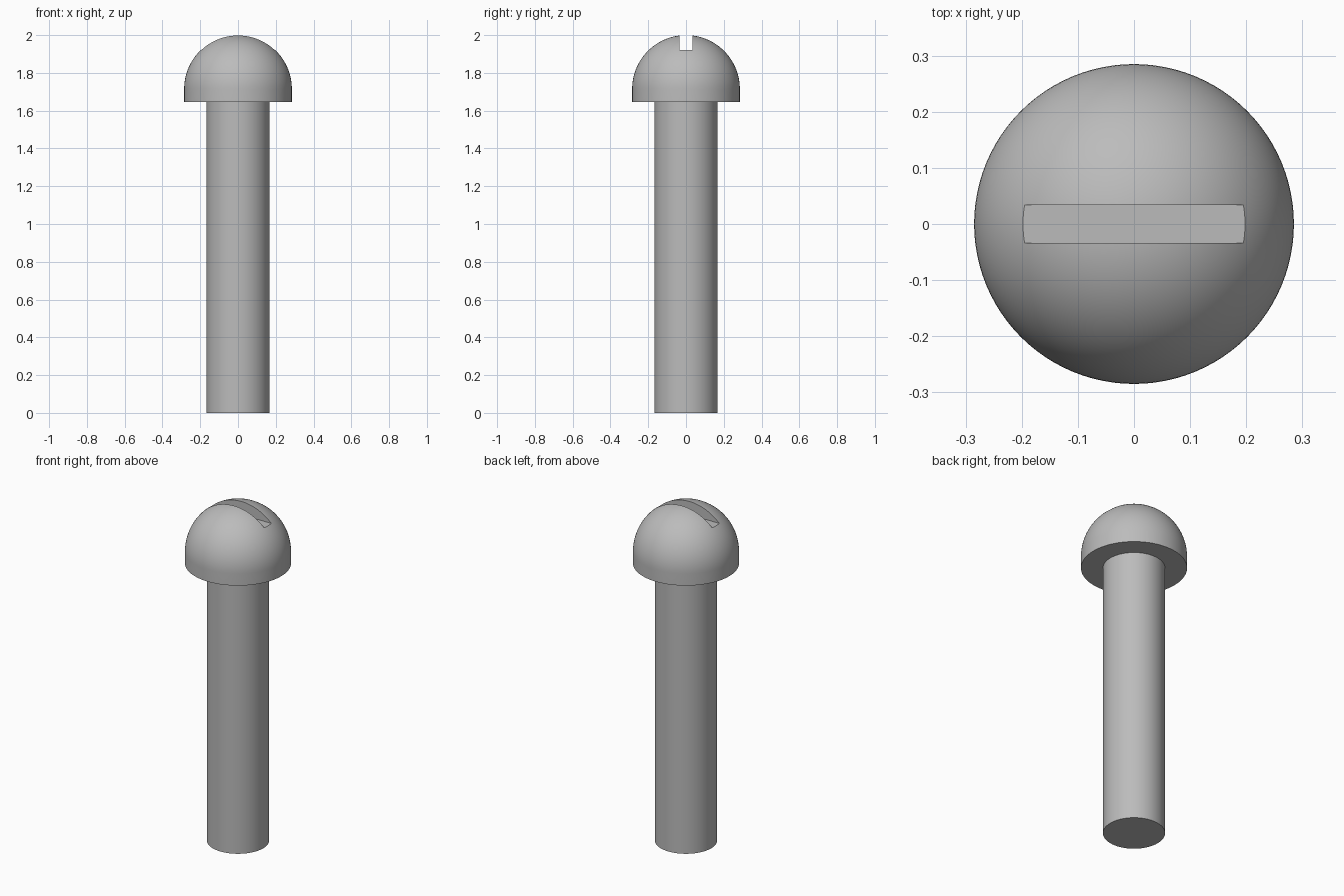
import bpy, bmesh, math

old = bpy.data.objects.get("Cube")
if old:
    bpy.data.objects.remove(old, do_unlink=True)

SEGMENTS = 96
HEAD_R, SHAFT_R = 0.285, 0.167
HEAD_BOTTOM, DOME_BASE, TOP = 1.645, 1.715, 2.0
SLOT_FLOOR, SLOT_WIDTH = 1.92, 0.068

steel = bpy.data.materials.new("grey_steel")
steel.use_nodes = True
GREY = (0.5, 0.5, 0.5, 1)
steel.diffuse_color = GREY
steel.node_tree.nodes["Principled BSDF"].inputs["Base Color"].default_value = GREY


def lathe(name, profile):
    """Spin an (r, z) profile around the z axis."""
    bm = bmesh.new()
    verts = [bm.verts.new((r, 0, z)) for r, z in profile]
    edges = [bm.edges.new(pair) for pair in zip(verts, verts[1:])]
    bmesh.ops.spin(bm, geom=verts + edges, cent=(0, 0, 0), axis=(0, 0, 1),
                   angle=math.tau, steps=SEGMENTS, use_merge=True)
    bmesh.ops.remove_doubles(bm, verts=bm.verts, dist=1e-5)
    bmesh.ops.recalc_face_normals(bm, faces=bm.faces)
    mesh = bpy.data.meshes.new(name)
    bm.to_mesh(mesh)
    bm.free()
    mesh.materials.append(steel)
    obj = bpy.data.objects.new(name, mesh)
    bpy.context.collection.objects.link(obj)
    return obj


def select_only(obj):
    bpy.ops.object.select_all(action='DESELECT')
    obj.select_set(True)
    bpy.context.view_layer.objects.active = obj


# Screw: shaft, flat underside, short straight rim and hemispherical dome
STEPS = 32
angles = [math.pi / 2 * i / STEPS for i in range(STEPS)]
dome = [(HEAD_R * math.cos(a), DOME_BASE + HEAD_R * math.sin(a)) for a in angles]
screw = lathe("slotted_screw", [(0, 0), (SHAFT_R, 0), (SHAFT_R, HEAD_BOTTOM),
                                (HEAD_R, HEAD_BOTTOM)] + dome + [(0, TOP)])

# Driver slot cut straight across the dome
bpy.ops.mesh.primitive_cube_add(size=1, location=(0, 0, SLOT_FLOOR + 0.1))
cutter = bpy.context.object
cutter.name = "slot_cutter"
cutter.scale = (1, SLOT_WIDTH, 0.2)
cutter.hide_render = True
cutter.data.materials.append(steel)
bpy.context.view_layer.update()

cut = screw.modifiers.new("driver_slot", 'BOOLEAN')
cut.operation = 'DIFFERENCE'
cut.solver = 'EXACT'
cut.object = cutter
select_only(screw)
bpy.ops.object.modifier_apply(modifier=cut.name)
bpy.data.objects.remove(cutter, do_unlink=True)

# Smooth round surfaces, crisp rims and slot edges
select_only(screw)
bpy.ops.object.shade_smooth_by_angle(angle=math.radians(30))
